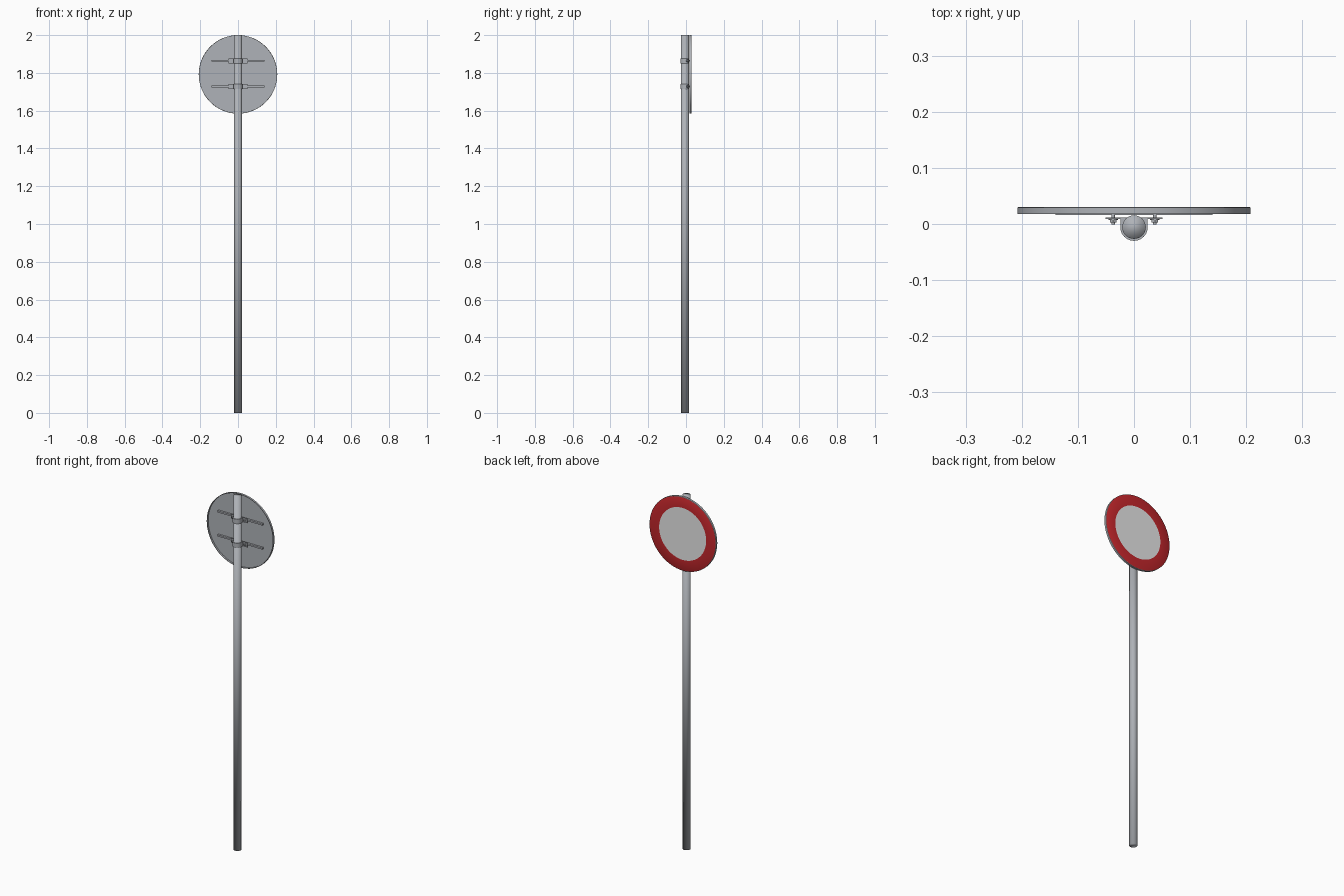
import bpy, bmesh, math
from mathutils import Matrix, Vector

if "Cube" in bpy.data.objects:
    bpy.data.objects.remove(bpy.data.objects["Cube"])


def material(name, col):
    m = bpy.data.materials.new(name)
    m.diffuse_color = (*col, 1)
    m.use_nodes = True
    m.node_tree.nodes["Principled BSDF"].inputs["Base Color"].default_value = m.diffuse_color
    return m


STEEL = material("galvanised grey", (0.43, 0.45, 0.48))
RED = material("sign red", (0.55, 0.02, 0.025))
WHITE = material("sign white", (0.8, 0.8, 0.8))

POLE_Y, POLE_R = -0.0055, 0.021
SIGN_Z, SIGN_R = 1.792, 0.208
FRONT, BACK = 0.030, 0.0175


def finish(name, bm, mats=(STEEL,), angle=35):
    bmesh.ops.recalc_face_normals(bm, faces=bm.faces)
    me = bpy.data.meshes.new(name)
    bm.to_mesh(me)
    bm.free()
    for m in mats:
        me.materials.append(m)
    ob = bpy.data.objects.new(name, me)
    bpy.context.collection.objects.link(ob)
    bpy.context.view_layer.objects.active = ob
    ob.select_set(True)
    if angle:
        bpy.ops.object.shade_smooth_by_angle(angle=math.radians(angle))
    else:
        bpy.ops.object.shade_smooth()
    ob.select_set(False)
    return ob


def box(bm, lo, hi):
    lo, hi = Vector(lo), Vector(hi)
    mat = Matrix.Translation((lo + hi) / 2) @ Matrix.Diagonal((*(hi - lo), 1))
    bmesh.ops.create_cube(bm, size=1, matrix=mat)


def rod_y(bm, x, z, y0, y1, r, n):
    mat = Matrix.Translation((x, (y0 + y1) / 2, z)) @ Matrix.Rotation(math.pi / 2, 4, 'X')
    bmesh.ops.create_cone(bm, cap_ends=True, segments=n, radius1=r, radius2=r,
                          depth=y1 - y0, matrix=mat)


# Pole, fully smooth shaded including the caps
bm = bmesh.new()
bmesh.ops.create_cone(bm, cap_ends=True, segments=32, radius1=POLE_R, radius2=POLE_R,
                      depth=2, matrix=Matrix.Translation((0, POLE_Y, 1)))
finish("pole", bm, angle=0)

# Sign pan: a shallow dish turned around y, open at the rear
bm = bmesh.new()
profile = [(0, FRONT), (0.147, FRONT), (SIGN_R - 0.002, FRONT), (SIGN_R, FRONT - 0.001),
           (SIGN_R, BACK), (SIGN_R - 0.003, BACK), (SIGN_R - 0.003, FRONT - 0.003),
           (0, FRONT - 0.003)]
vs = [bm.verts.new((r, y, SIGN_Z)) for r, y in profile]
es = [bm.edges.new(p) for p in zip(vs, vs[1:])]
bmesh.ops.spin(bm, geom=vs + es, cent=(0, 0, SIGN_Z), axis=(0, 1, 0),
               angle=math.tau, steps=64)
bmesh.ops.remove_doubles(bm, verts=bm.verts, dist=1e-5)
for f in bm.faces:
    if all(v.co.y > FRONT - 1e-4 for v in f.verts):
        far = max(math.hypot(v.co.x, v.co.z - SIGN_Z) for v in f.verts)
        f.material_index = 2 if far < 0.15 else 1
finish("sign_panel", bm, (STEEL, RED, WHITE))

for label, z in (("lower", 1.728), ("upper", 1.864)):
    # Rail fixed inside the pan
    bm = bmesh.new()
    box(bm, (-0.14, 0.0158, z - 0.0045), (0.14, FRONT - 0.0025, z + 0.0045))
    finish(label + "_rail", bm)

    # Clamp band: half ring around the pole with straight legs and flanges
    h, t, fy = 0.013, 0.0035, 0.0085
    ro, ri = POLE_R + t, POLE_R
    arc = [math.pi + math.pi * i / 20 for i in range(21)]
    outer = [(ro * math.cos(a), POLE_Y + ro * math.sin(a)) for a in arc]
    inner = [(ri * math.cos(a), POLE_Y + ri * math.sin(a)) for a in reversed(arc)]
    outline = ([(-0.051, fy), (-ro, fy)] + outer + [(ro, fy), (0.051, fy),
               (0.051, fy + t), (ri, fy + t)] + inner + [(-ri, fy + t), (-0.051, fy + t)])
    bm = bmesh.new()
    lo = [bm.verts.new((x, y, z - h)) for x, y in outline]
    hi = [bm.verts.new((x, y, z + h)) for x, y in outline]
    n = len(outline)
    for i in range(n):
        j = (i + 1) % n
        bm.faces.new((lo[i], lo[j], hi[j], hi[i]))
    caps = [bm.faces.new(lo), bm.faces.new(hi)]
    bmesh.ops.triangulate(bm, faces=caps)
    finish(label + "_clamp", bm)

    # Bolts with washer and hexagonal nut
    bm = bmesh.new()
    for x in (-0.037, 0.037):
        rod_y(bm, x, z, -0.001, 0.017, 0.0032, 12)
        rod_y(bm, x, z, 0.0072, fy, 0.0085, 16)
        rod_y(bm, x, z, 0.0025, 0.0072, 0.0065, 6)
    finish(label + "_bolts", bm)
